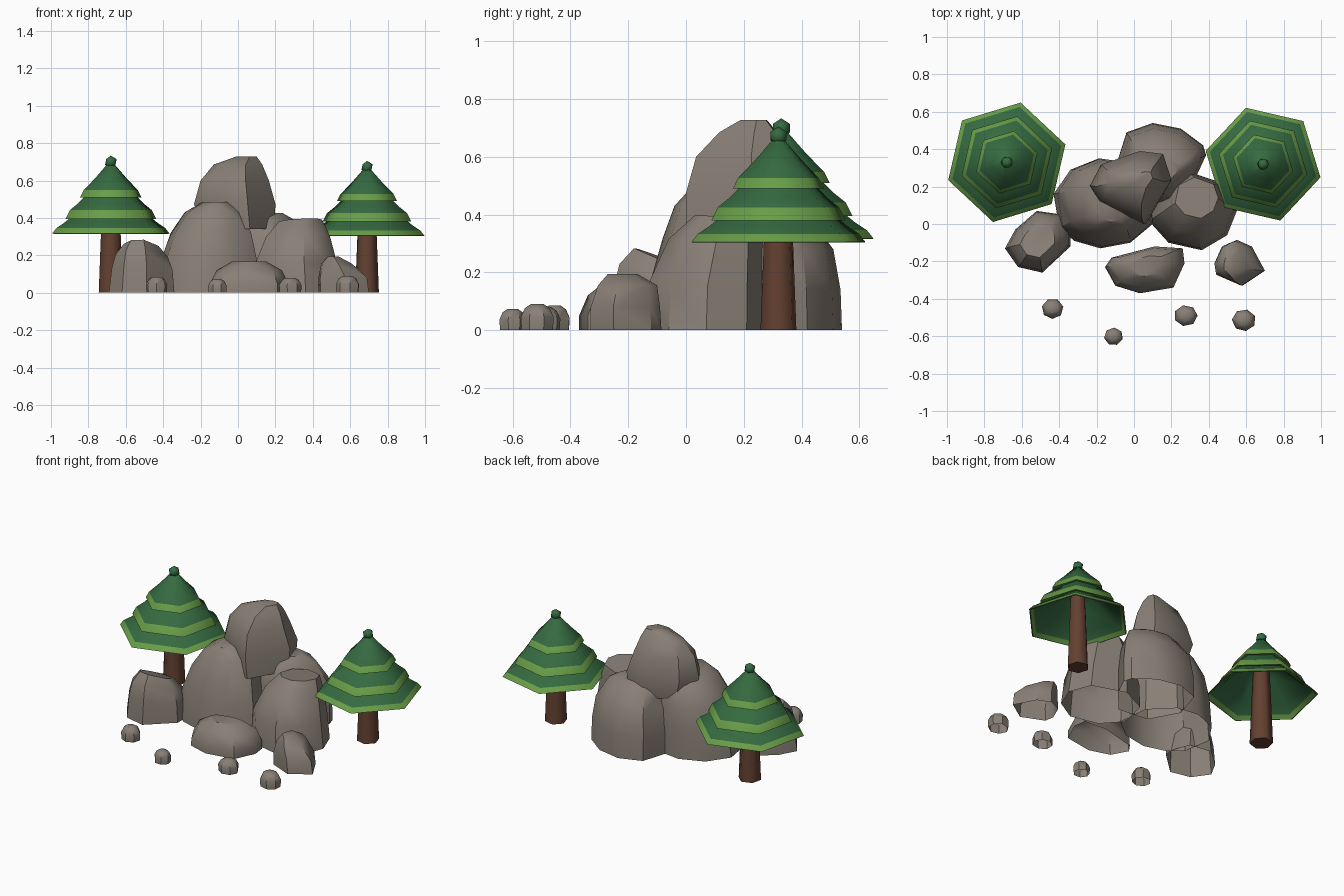
import bpy, bmesh, math
from mathutils import Vector

if "Cube" in bpy.data.objects:
    bpy.data.objects.remove(bpy.data.objects["Cube"])


def material(name, rgb):
    m = bpy.data.materials.new(name)
    m.diffuse_color = (*rgb, 1)
    m.use_nodes = True
    m.node_tree.nodes["Principled BSDF"].inputs["Base Color"].default_value = m.diffuse_color
    return m


STONE = material("stone grey", (0.25, 0.215, 0.182))
DARK = material("dark green", (0.036, 0.145, 0.052))
LIGHT = material("light green", (0.14, 0.34, 0.065))
BARK = material("bark brown", (0.125, 0.052, 0.03))


def make_object(name, bm, mats, angle):
    bmesh.ops.recalc_face_normals(bm, faces=bm.faces)
    me = bpy.data.meshes.new(name)
    bm.to_mesh(me)
    bm.free()
    for m in mats:
        me.materials.append(m)
    ob = bpy.data.objects.new(name, me)
    bpy.context.collection.objects.link(ob)
    bpy.ops.object.select_all(action='DESELECT')
    ob.select_set(True)
    bpy.context.view_layer.objects.active = ob
    bpy.ops.object.shade_smooth_by_angle(angle=math.radians(angle))
    return ob


def rock(name, outline, rings, tilt=(0, 0), angle=36):
    """Hull of one plan outline, fitted to (z, xmin, xmax, ymin, ymax) boxes; the top may tilt."""
    xs, ys = [p[0] for p in outline], [p[1] for p in outline]
    x0, y0 = min(xs), min(ys)
    w, d = max(xs) - x0, max(ys) - y0
    top = rings[-1]
    cx, cy = (top[1] + top[2]) / 2, (top[3] + top[4]) / 2
    bm = bmesh.new()
    for z, xa, xb, ya, yb in rings:
        for px, py in outline:
            x = xa + (px - x0) / w * (xb - xa)
            y = ya + (py - y0) / d * (yb - ya)
            lift = z / top[0] * (tilt[0] * (x - cx) + tilt[1] * (y - cy))
            bm.verts.new((x, y, z + lift))
    bmesh.ops.convex_hull(bm, input=bm.verts)
    loose = [v for v in bm.verts if not v.link_faces]
    bmesh.ops.delete(bm, geom=loose, context='VERTS')
    bmesh.ops.recalc_face_normals(bm, faces=bm.faces)
    bmesh.ops.dissolve_limit(bm, angle_limit=math.radians(3), verts=bm.verts, edges=bm.edges)
    # rocks on the ground have no underside
    under = [f for f in bm.faces if f.calc_center_median().z < 0.001]
    bmesh.ops.delete(bm, geom=under, context='FACES_ONLY')
    return make_object(name, bm, [STONE], angle)


def lathe(name, profile, sides, loc, rot, scale, mats):
    """Revolve (radius, z, material index of the band below) points."""
    bm = bmesh.new()
    loops = []
    for r, z, _ in profile:
        loops.append([bm.verts.new(Vector(loc) + scale * Vector(
            (r * math.cos(rot + math.tau * i / sides), r * math.sin(rot + math.tau * i / sides), z)))
            for i in range(sides)])
    for k in range(len(loops) - 1):
        for i in range(sides):
            j = (i + 1) % sides
            f = bm.faces.new((loops[k][i], loops[k][j], loops[k + 1][j], loops[k + 1][i]))
            f.material_index = profile[k][2]
    bm.faces.new(loops[0])
    bm.faces.new(loops[-1])
    return make_object(name, bm, mats, 62)


# Trees: tapered trunk, three flared tiers with light rims, small tip
FOLIAGE = [(0.02, 0.66, 0), (0.085, 0.588, 0), (0.146, 0.527, 1), (0.165, 0.49, 1), (0.14, 0.495, 0),
           (0.175, 0.46, 0), (0.22, 0.425, 1), (0.243, 0.38, 1), (0.215, 0.388, 0),
           (0.25, 0.36, 0), (0.292, 0.333, 1), (0.315, 0.305, 1), (0.308, 0.303, 1),
           (0.288, 0.325, 0), (0.24, 0.355, 0), (0.1, 0.47, 0), (0.03, 0.5, 0)]


def tree(side, x, y, rot, scale):
    rot = math.radians(rot)
    lathe(side + "_trunk", [(0.065, 0, 0), (0.052, 0.33, 0), (0.044, 0.5, 0)], 6, (x, y, 0), rot, scale, [BARK])
    lathe(side + "_foliage", FOLIAGE, 6, (x, y, 0), rot, scale, [DARK, LIGHT])
    bm = bmesh.new()
    bmesh.ops.create_icosphere(bm, subdivisions=1, radius=0.033 * scale)
    bmesh.ops.translate(bm, verts=bm.verts, vec=(x, y, 0.672 * scale))
    make_object(side + "_tree_tip", bm, [DARK], 62)


tree("left", -0.68, 0.33, 77, 1.04)
tree("right", 0.69, 0.32, 47, 1.0)

# Large boulders
rock("left_boulder",
     [(-.4, -.02), (-.32, -.09), (-.18, -.13), (-.02, -.1), (.1, 0), (.08, .2), (-.05, .33),
      (-.19, .35), (-.34, .29), (-.43, .16)],
     [(0, -.43, .1, -.13, .35), (.18, -.41, .1, -.12, .35), (.32, -.36, .07, -.08, .34),
      (.43, -.285, .03, -.04, .3), (.485, -.19, -.05, .01, .24)])
rock("right_boulder",
     [(.1, .016), (.2, -.1), (.37, -.14), (.5, -.06), (.55, .07), (.5, .21), (.3, .28), (.14, .2)],
     [(0, .08, .55, -.14, .28), (.15, .09, .53, -.13, .28), (.3, .15, .49, -.06, .27),
      (.385, .22, .45, .03, .25)], tilt=(0.05, -0.1))
rock("back_boulder",
     [(-.1, .3), (-.04, .49), (.1, .54), (.25, .51), (.37, .42), (.385, .37), (.33, .25), (.2, .1), (0, .12)],
     [(0, -.1, .385, .1, .54), (.14, -.1, .385, .1, .535), (.28, -.08, .365, .12, .51),
      (.385, -.03, .31, .16, .43), (.425, .02, .24, .2, .37)])
rock("top_boulder",
     [(-.24, .21), (-.18, .32), (.03, .39), (.155, .375), (.2, .24), (.05, .01), (-.05, .06), (-.19, .13)],
     [(.34, -.19, .195, 0, .37), (.475, -.235, .2, 0, .39), (.6, -.2, .165, .035, .35),
      (.685, -.13, .13, .115, .315), (.728, -.01, .1, .19, .28)])

# Small boulders
rock("left_front_rock",
     [(-.69, -.13), (-.635, -.03), (-.52, .07), (-.38, .05), (-.34, -.05), (-.34, -.12), (-.49, -.26), (-.62, -.23)],
     [(0, -.69, -.34, -.26, .07), (.12, -.675, -.35, -.25, .065), (.19, -.655, -.375, -.23, .05),
      (.25, -.61, -.425, -.18, .0)], tilt=(-0.05, -0.38))
rock("centre_front_rock",
     [(-.155, -.23), (-.12, -.18), (.11, -.12), (.26, -.13), (.27, -.21), (.21, -.34), (.03, -.37), (-.1, -.33)],
     [(0, -.155, .27, -.37, -.12), (.05, -.15, .27, -.37, -.12), (.12, -.115, .235, -.34, -.13),
      (.168, -.03, .15, -.28, -.17)])
rock("right_front_rock",
     [(.43, -.21), (.47, -.12), (.55, -.085), (.63, -.12), (.7, -.25), (.58, -.33), (.44, -.27)],
     [(0, .43, .7, -.33, -.085), (.08, .43, .69, -.33, -.09), (.155, .445, .61, -.305, -.1),
      (.195, .48, .535, -.27, -.17)])

# Pebbles
for n, (x, y, r, h, a) in enumerate([(-.435, -.455, .057, .085, 0.2), (-.11, -.6, .05, .073, 0.6),
                                     (.28, -.49, .06, .08, 0.9), (.585, -.515, .062, .09, 0.4)]):
    ring = [(math.cos(a + math.tau * i / 7), math.sin(a + math.tau * i / 7)) for i in range(7)]
    rock(f"pebble_{n + 1}", ring,
         [(z, x - r * s, x + r * s, y - r * s * .92, y + r * s * .92)
          for z, s in ((0, .95), (h * .5, 1), (h * .85, .75), (h, .4))])
